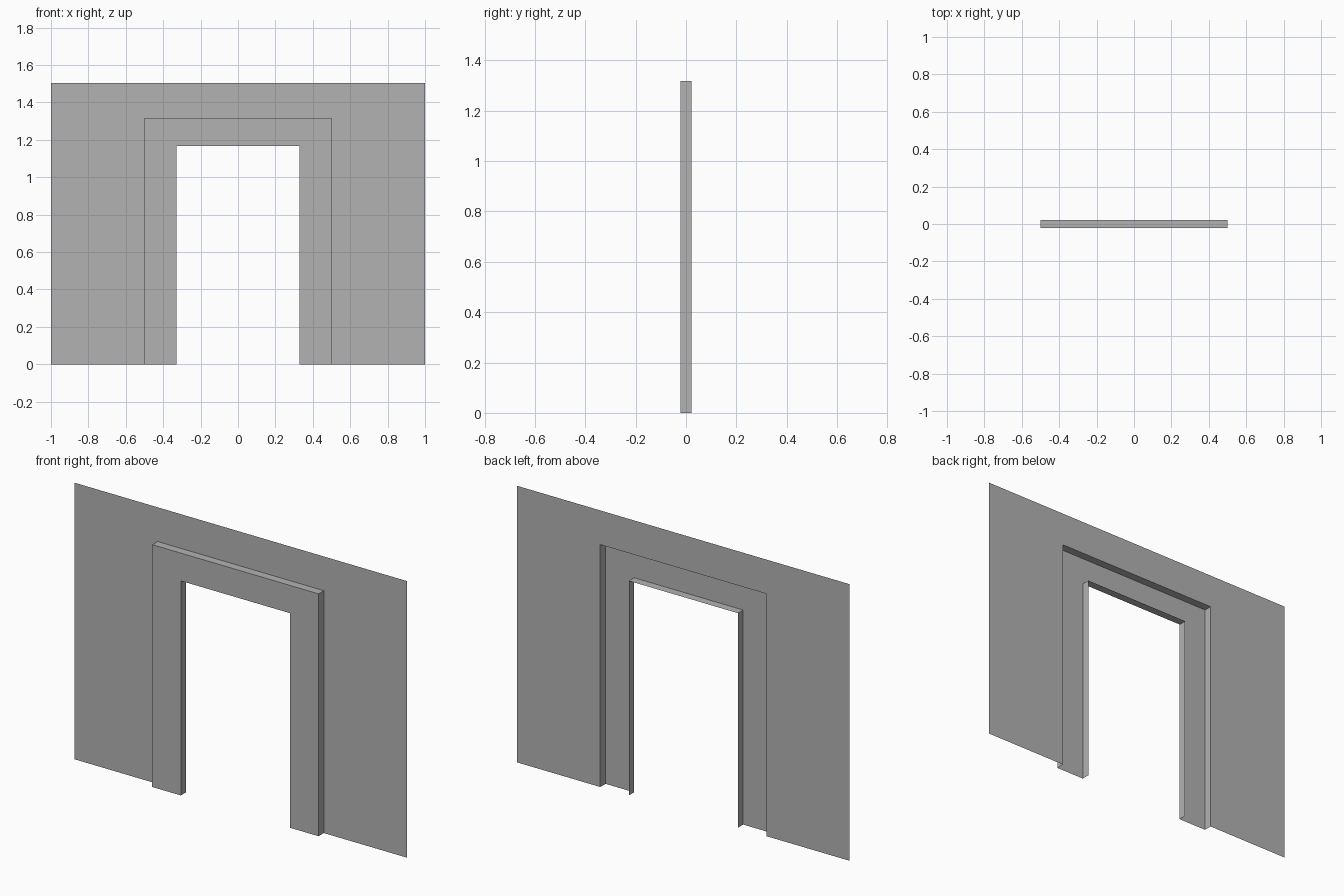
import bpy
import bmesh

# Remove the default cube only
cube = bpy.data.objects.get("Cube")
if cube:
    bpy.data.objects.remove(cube, do_unlink=True)

GREY = 0.45
BACK, FRONT = 0.0225, -0.0225

# One plain grey for everything
grey = bpy.data.materials.new("plain grey")
grey.use_nodes = True
colour = (GREY, GREY, GREY, 1)
grey.diffuse_color = colour
grey.node_tree.nodes["Principled BSDF"].inputs["Base Color"].default_value = colour


def arch(name, profile):
    """Bridge successive open arches, each given as (half width, height, y)."""
    bm = bmesh.new()
    rows = []
    for half, top, y in profile:
        outline = ((-half, 0), (-half, top), (half, top), (half, 0))
        rows.append([bm.verts.new((x, y, z)) for x, z in outline])
    for a, b in zip(rows, rows[1:]):
        for i in range(3):
            bm.faces.new((a[i], b[i], b[i + 1], a[i + 1]))
    mesh = bpy.data.meshes.new(name)
    bm.to_mesh(mesh)
    bm.free()
    mesh.materials.append(grey)
    obj = bpy.data.objects.new(name, mesh)
    bpy.context.collection.objects.link(obj)
    return obj


wall_edge = (1.0, 1.503)
frame_outer = (0.5, 1.317)
frame_inner = (0.328, 1.166)

# Thin wall sheet around the doorway
arch("wall", [(*wall_edge, BACK), (*frame_outer, BACK)])

# Raised door surround: outer return, front face, inner return, open behind
arch("door_frame", [
    (*frame_outer, BACK),
    (*frame_outer, FRONT),
    (*frame_inner, FRONT),
    (*frame_inner, BACK),
])
